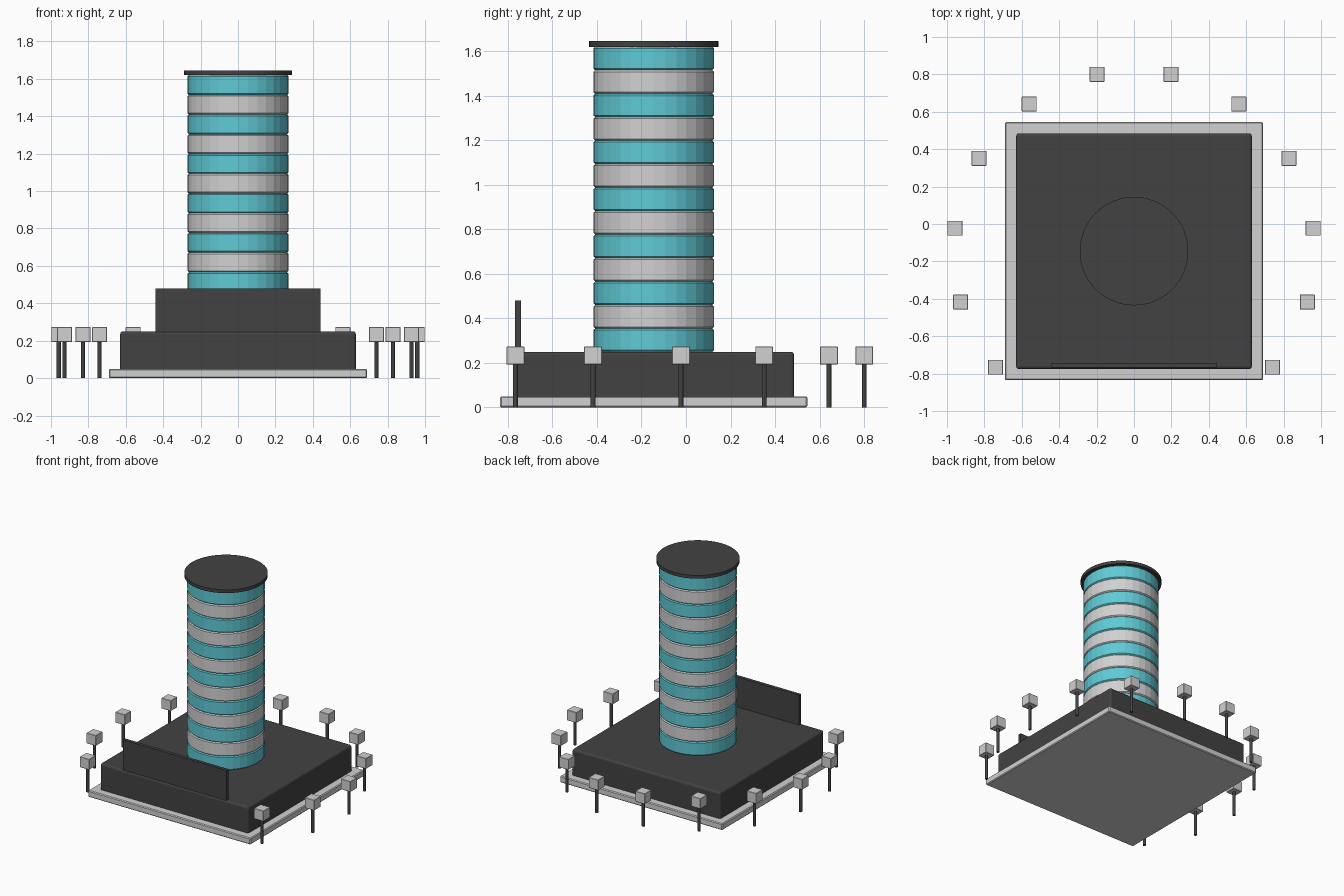
import bpy, math

if "Cube" in bpy.data.objects:
    bpy.data.objects.remove(bpy.data.objects["Cube"])

CY = -0.145          # y of the tower axis, base and lamp ring centre


def mat(name, rgb):
    m = bpy.data.materials.new(name)
    m.diffuse_color = (*rgb, 1)
    m.use_nodes = True
    m.node_tree.nodes["Principled BSDF"].inputs["Base Color"].default_value = m.diffuse_color
    return m


DARK = mat("charcoal", (0.055, 0.055, 0.055))
GREY = mat("light grey", (0.64, 0.64, 0.64))
TEAL = mat("teal", (0.115, 0.59, 0.67))


def finish(name, m, bevel, segments):
    o = bpy.context.object
    o.name = name
    o.data.materials.append(m)
    if bevel:
        b = o.modifiers.new("edge", 'BEVEL')
        b.width, b.segments = bevel, segments
        b.limit_method = 'ANGLE'
        b.angle_limit = math.radians(40)
    return o


def box(name, x, y, z, m, bevel=0, segments=1):
    """Box from (min, max) ranges on each axis."""
    bpy.ops.mesh.primitive_cube_add(size=1, location=[(a + b) / 2 for a, b in (x, y, z)])
    o = bpy.context.object
    o.scale = [b - a for a, b in (x, y, z)]
    bpy.ops.object.transform_apply(location=False, rotation=False, scale=True)
    return finish(name, m, bevel, segments)


def cyl(name, r, x, y, z0, z1, m, sides=32, bevel=0):
    bpy.ops.mesh.primitive_cylinder_add(vertices=sides, radius=r, depth=z1 - z0,
                                        location=(x, y, (z0 + z1) / 2))
    return finish(name, m, bevel, 1)


# Pavement slab, podium and front sign board
box("pavement_slab", (-0.69, 0.69), (CY - 0.69, CY + 0.69), (0, 0.05), GREY, 0.006)
box("podium", (-0.63, 0.63), (CY - 0.63, CY + 0.63), (0.004, 0.25), DARK, 0.015, 3)
box("sign_board", (-0.44, 0.44), (-0.768, -0.742), (0.24, 0.48), DARK)

# Tower of alternating glass and concrete floors
FLOORS, Z0, Z1 = 13, 0.25, 1.62
step = (Z1 - Z0) / FLOORS
for i in range(FLOORS):
    glass = i % 2 == 0
    cyl(f"{'glass' if glass else 'concrete'}_floor_{i + 1}", 0.27, 0, CY,
        Z0 + i * step, Z0 + (i + 1) * step, TEAL if glass else GREY, 32, 0.007)
cyl("roof_cap", 0.29, 0, CY, Z1, 1.645, DARK, 64)

# Ring of street lamps, open towards the front
for i in range(12):
    a = math.radians(-130 + i * 260 / 11)
    x, y = 0.966 * math.sin(a), CY + 0.966 * math.cos(a)
    cyl(f"lamp_post_{i + 1}", 0.011, x, y, 0, 0.2, DARK, 12)
    box(f"lamp_head_{i + 1}", (x - 0.04, x + 0.04), (y - 0.04, y + 0.04),
        (0.193, 0.273), GREY, 0.002)
